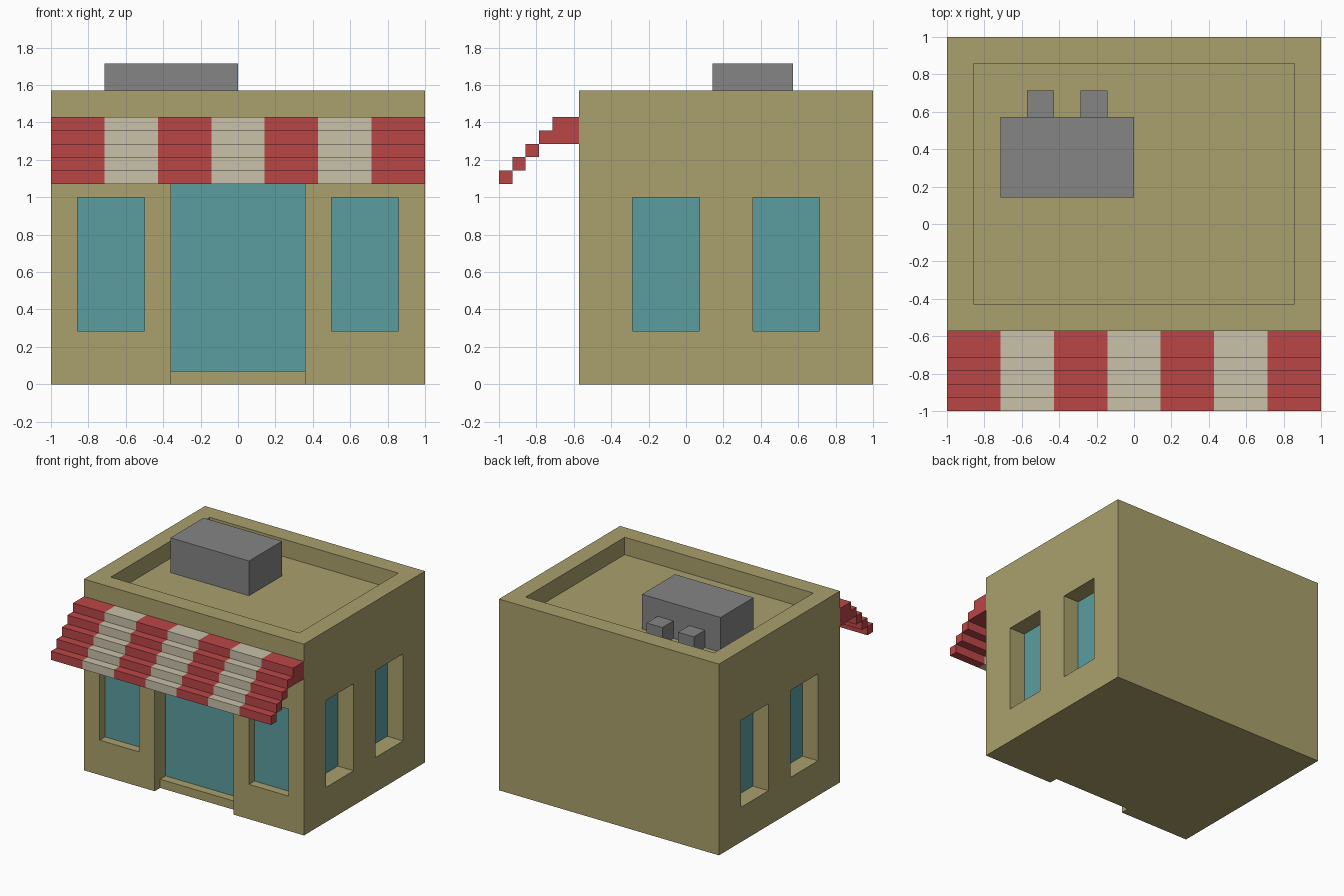
import bpy, bmesh

if "Cube" in bpy.data.objects:
    bpy.data.objects.remove(bpy.data.objects["Cube"])

U = 1 / 14  # the model sits on a 28-unit block grid


def srgb(*c):
    return [((v / 255 + 0.055) / 1.055) ** 2.4 for v in c] + [1]


def material(name, *c):
    m = bpy.data.materials.new(name)
    m.diffuse_color = srgb(*c)
    m.use_nodes = True
    m.node_tree.nodes["Principled BSDF"].inputs["Base Color"].default_value = m.diffuse_color
    return m


TAN = material("tan wall", 170, 160, 108)
TEAL = material("teal glass", 92, 158, 160)
RED = material("red canvas", 187, 70, 70)
CREAM = material("cream canvas", 200, 193, 170)
GREY = material("grey metal", 133, 133, 133)


def prism(bm, x0, x1, profile):
    """Extrude a (y, z) profile along x."""
    face = bm.faces.new([bm.verts.new((x0 * U, y * U, z * U)) for y, z in profile])
    ext = bmesh.ops.extrude_face_region(bm, geom=[face])["geom"]
    moved = [v for v in ext if isinstance(v, bmesh.types.BMVert)]
    bmesh.ops.translate(bm, verts=moved, vec=((x1 - x0) * U, 0, 0))


def box(bm, x0, x1, y0, y1, z0, z1):
    prism(bm, x0, x1, [(y0, z0), (y1, z0), (y1, z1), (y0, z1)])


def finish(bm, name, *mats):
    bmesh.ops.recalc_face_normals(bm, faces=bm.faces)
    me = bpy.data.meshes.new(name)
    bm.to_mesh(me)
    bm.free()
    ob = bpy.data.objects.new(name, me)
    bpy.context.collection.objects.link(ob)
    for m in mats:
        me.materials.append(m)
    return ob


# Shop body: solid block
bm = bmesh.new()
box(bm, -14, 14, -8, 14, 0, 22)
shop = finish(bm, "shop_body", TAN, TEAL)

# Openings: sunken roof, stepped doorway, front and side windows
bm = bmesh.new()
box(bm, -12, 12, -6, 12, 20, 23)
prism(bm, -5, 5, [(-9, -1), (-7, -1), (-7, 1), (-6, 1), (-6, 15), (-9, 15)])
for s in (-1, 1):
    box(bm, *sorted((s * 7, s * 12)), -9, -7, 4, 14)
    for y in (-4, 5):
        box(bm, *sorted((s * 12, s * 15)), y, y + 5, 4, 14)
cutter = finish(bm, "opening_cutter", TAN)

mod = shop.modifiers.new("openings", "BOOLEAN")
mod.operation = "DIFFERENCE"
mod.solver = "EXACT"
mod.object = cutter
bpy.context.view_layer.objects.active = shop
bpy.ops.object.modifier_apply(modifier=mod.name)
bpy.data.objects.remove(cutter)

# Glass: the outward-facing back face of every door and window recess
for f in shop.data.polygons:
    c, n = f.center / U, f.normal
    front = n.y < -0.9 and -7.9 < c.y < -5.5 and 2 < c.z < 19
    side = abs(n.x) > 0.9 and n.x * c.x > 0 and abs(abs(c.x) - 12) < 0.1 and c.z < 19
    f.material_index = 1 if front or side else 0

# Awning: stepped rows, cut into seven stripes across
bm = bmesh.new()
prism(bm, -14, 14, [(-8, 18), (-8, 20), (-10, 20), (-10, 19), (-11, 19), (-11, 18)])
for i in range(3):
    box(bm, -14, 14, -14 + i, -13 + i, 15 + i, 16 + i)
for x in range(-10, 14, 4):
    bmesh.ops.bisect_plane(bm, geom=bm.verts[:] + bm.edges[:] + bm.faces[:],
                           plane_co=(x * U, 0, 0), plane_no=(1, 0, 0))
for f in bm.faces:
    x = f.calc_center_median().x / U
    f.material_index = min(6, max(0, int((x + 14) // 4))) % 2
finish(bm, "awning", RED, CREAM)

# Rooftop air unit with two small outlets behind
bm = bmesh.new()
box(bm, -10, 0, 2, 8, 20, 24)
finish(bm, "air_unit", GREY)
for i, x in enumerate((-8, -4)):
    bm = bmesh.new()
    box(bm, x, x + 2, 8, 10, 20, 22)
    finish(bm, f"air_outlet_{i + 1}", GREY)
